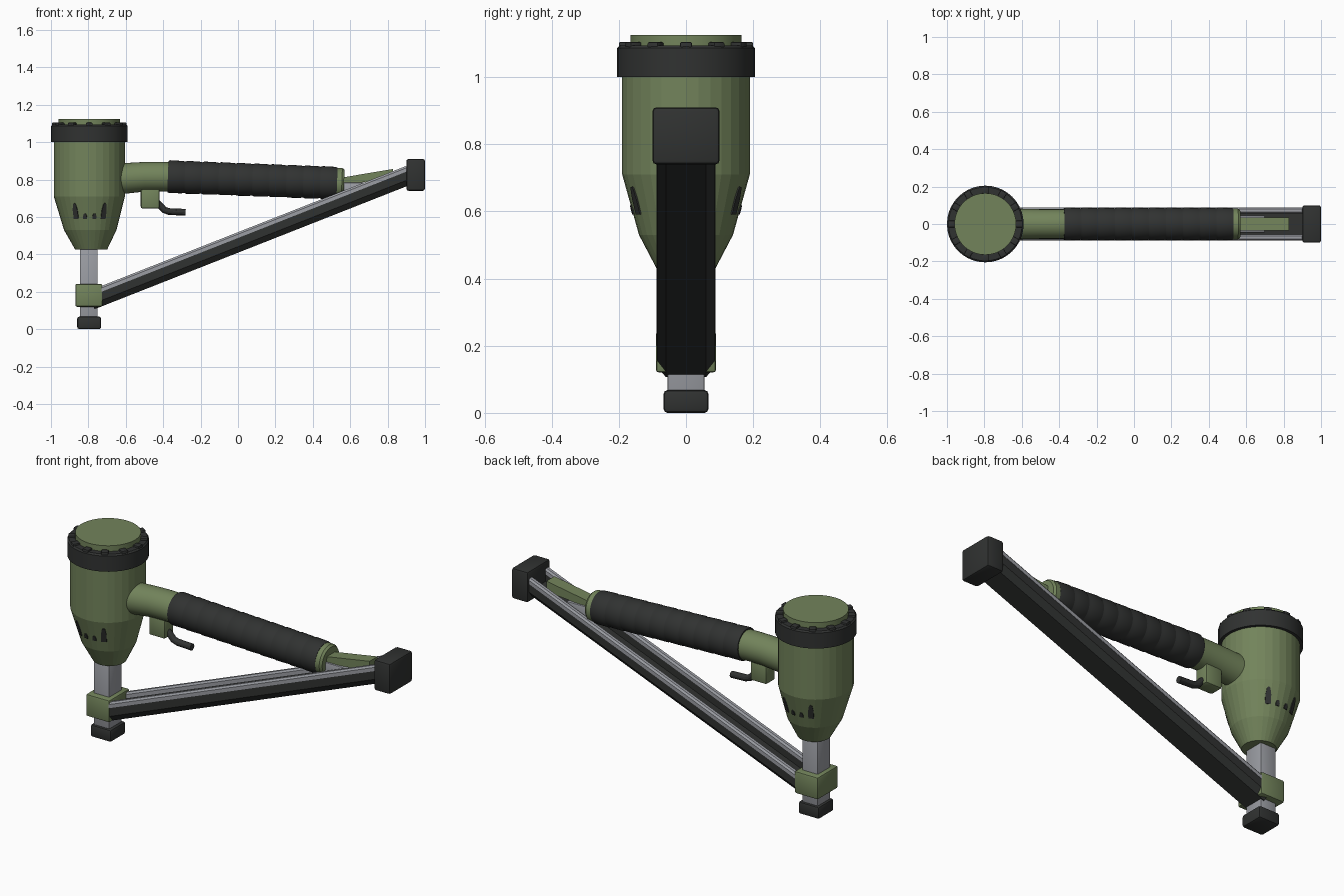
import bpy, bmesh, math
from mathutils import Vector, Matrix

if "Cube" in bpy.data.objects:
    bpy.data.objects.remove(bpy.data.objects["Cube"])


def material(name, rgb):
    m = bpy.data.materials.new(name)
    m.diffuse_color = (*rgb, 1)
    m.use_nodes = True
    m.node_tree.nodes["Principled BSDF"].inputs["Base Color"].default_value = m.diffuse_color
    return m


GREEN = material("olive_paint", (0.17, 0.23, 0.105))
BLACK = material("black_rubber", (0.03, 0.032, 0.031))
STEEL = material("steel", (0.33, 0.34, 0.37))
HX = -0.795  # head axis


def finish(name, bm, mat, angle=30):
    bmesh.ops.recalc_face_normals(bm, faces=bm.faces)
    me = bpy.data.meshes.new(name)
    bm.to_mesh(me)
    bm.free()
    me.materials.append(mat)
    if angle:
        me.shade_smooth()
        me.set_sharp_from_angle(angle=math.radians(angle))
    ob = bpy.data.objects.new(name, me)
    bpy.context.collection.objects.link(ob)
    return ob


def box(name, lo, hi, mat, bevel=0.012, matrix=Matrix()):
    lo, hi = Vector(lo), Vector(hi)
    bm = bmesh.new()
    bmesh.ops.create_cube(bm, size=1)
    bmesh.ops.scale(bm, vec=hi - lo, verts=bm.verts)
    bmesh.ops.translate(bm, vec=(lo + hi) / 2, verts=bm.verts)
    if bevel:
        bmesh.ops.bevel(bm, geom=bm.edges[:], offset=bevel, segments=2, profile=0.5, affect='EDGES')
    bm.transform(matrix)
    return finish(name, bm, mat)


def tube(name, stations, mat, segs=32, axis=None, angle=30):
    """Round section swept through (x, z, radius) stations in the y=0 plane."""
    bm = bmesh.new()
    rings = []
    pts = [Vector((x, 0, z)) for x, z, r in stations]
    for i, (x, z, r) in enumerate(stations):
        d = axis or (pts[min(i + 1, len(pts) - 1)] - pts[max(i - 1, 0)]).normalized()
        u = Vector((0, 1, 0))
        v = Vector(d).cross(u)
        rings.append([bm.verts.new(pts[i] + r * (u * math.cos(a) + v * math.sin(a)))
                      for a in (2 * math.pi * k / segs for k in range(segs))])
    for a, b in zip(rings, rings[1:]):
        for k in range(segs):
            j = (k + 1) % segs
            bm.faces.new((a[k], a[j], b[j], b[k]))
    bm.faces.new(rings[0])
    bm.faces.new(rings[-1])
    return finish(name, bm, mat, angle)


def prism(name, pts, vec, mat, angle=0):
    """Polygon extruded along a vector."""
    bm = bmesh.new()
    f = bm.faces.new([bm.verts.new(p) for p in pts])
    ext = bmesh.ops.extrude_face_region(bm, geom=[f], use_keep_orig=True)
    bmesh.ops.translate(bm, vec=vec, verts=[v for v in ext["geom"] if isinstance(v, bmesh.types.BMVert)])
    return finish(name, bm, mat, angle)


UP = Vector((0, 0, 1))

# Head: tapered housing, cap ring, top disc
tube("head_housing", [(HX + 0.01, 0.425, 0.085), (HX + 0.005, 0.53, 0.14), (HX, 0.71, 0.19),
                      (HX, 1.02, 0.19)], GREEN, 32, UP, 8)
tube("cap_ring", [(HX, 1.0, 0.205), (HX, 1.086, 0.205), (HX, 1.094, 0.197), (HX, 1.094, 0.15)],
     BLACK, 40, UP)
tube("top_disc", [(HX, 1.05, 0.165), (HX, 1.125, 0.165)], GREEN, 40, UP)
for k in range(12):
    box(f"cap_lug_{k + 1}", (0.163, -0.018, 1.07), (0.2, 0.018, 1.104), BLACK, 0.004,
        Matrix.Translation((HX, 0, 0)) @ Matrix.Rotation(math.radians(30 * k), 4, 'Z'))

# Exhaust vents: two tall and two short per side, lying on the taper
for side in (-1, 1):
    for i, deg in enumerate((-27, -9, 9, 27)):
        tall = abs(deg) > 20
        h, w = (0.085, 0.014) if tall else (0.028, 0.010)
        rot = Matrix.Rotation(math.radians(side * 90 + deg), 4, 'Z')
        place = (Matrix.Translation((HX + 0.002, 0, 0)) @ rot @ Matrix.Translation((0.155, 0, 0.592))
                 @ Matrix.Rotation(math.radians(15), 4, 'Y'))
        prof = [(-w, 0), (w, 0), (w, h * 0.55), (w * 0.6, h * 0.93), (w * 0.25, h),
                (-w * 0.25, h), (-w * 0.6, h * 0.93), (-w, h * 0.55)]
        v = prism(f"vent_{'front' if side < 0 else 'back'}_{i + 1}",
                  [place @ Vector((-0.02, y, z)) for y, z in prof],
                  place.to_3x3() @ Vector((0.026, 0, 0)), BLACK)

# Nose: steel driver guide, collar, rubber foot
box("driver_guide", (-0.845, -0.055, 0.04), (-0.75, 0.055, 0.45), STEEL, 0.004)
box("nose_collar", (-0.87, -0.09, 0.12), (-0.725, 0.09, 0.243), GREEN, 0.01)
box("nose_foot", (-0.86, -0.067, 0.0), (-0.732, 0.067, 0.068), BLACK, 0.012)

# Magazine: sloping open channel with two steel rails and an end cap
tilt = math.radians(21.5)
along = Vector((math.cos(tilt), 0, math.sin(tilt)))
perp = Vector((-math.sin(tilt), 0, math.cos(tilt)))
start = Vector((-0.767, 0, 0.107))


def section(pts):
    return [start + Vector((0, y, 0)) + perp * h for y, h in pts]


prism("magazine_channel", section([(-0.06, 0), (0.06, 0), (0.086, 0.03), (0.086, 0.076), (0.056, 0.076),
                                   (0.056, 0.035), (-0.056, 0.035), (-0.056, 0.076), (-0.086, 0.076),
                                   (-0.086, 0.03)]), along * 1.85, BLACK)
for s, side in ((-1, "front"), (1, "back")):
    prism(f"magazine_rail_{side}",
          section([(s * 0.055, 0.073), (s * 0.088, 0.073), (s * 0.088, 0.092), (s * 0.08, 0.102),
                   (s * 0.063, 0.102), (s * 0.055, 0.092)]), along * 1.83, STEEL)
box("magazine_end_cap", (0.9, -0.1, 0.74), (1.0, 0.1, 0.91), BLACK, 0.012)

# Handle: neck, ribbed grip, rear collar
tube("handle_neck", [(-0.7, 0.8, 0.088), (-0.61, 0.806, 0.082), (-0.5, 0.815, 0.079),
                     (-0.42, 0.816, 0.079), (-0.34, 0.813, 0.079)], GREEN)
a, b = Vector((-0.375, 0, 0.816)), Vector((0.53, 0, 0.781))
axis = (b - a).normalized()
ribs = []
N = 10
for i in range(N):
    for t, r in ((0, 0.0835), (0.12, 0.088), (0.85, 0.0865), (1, 0.0835)):
        p = a.lerp(b, (i + t * 0.995) / N)
        ribs.append((p.x, p.z, r))
tube("ribbed_grip", ribs, BLACK, 32, axis)
tube("rear_collar", [(0.51, 0.781, 0.083), (0.555, 0.779, 0.083), (0.567, 0.779, 0.074)], GREEN, 32, axis)

# Bracket joining the handle to the magazine
prism("rear_bracket", [Vector((x, -0.035, z)) for x, z in
                       ((0.54, 0.808), (0.83, 0.857), (0.83, 0.8), (0.54, 0.775))],
      Vector((0, 0.07, 0)), GREEN)
box("bracket_spacer", (0.54, -0.045, 0.69), (0.7, 0.045, 0.784), STEEL, 0.004)

# Trigger housing and bent lever
box("trigger_housing", (-0.52, -0.04, 0.645), (-0.42, 0.04, 0.76), GREEN, 0.01)
tube("trigger_lever", [(-0.45, 0.69, 0.018), (-0.42, 0.665, 0.018), (-0.395, 0.638, 0.018),
                       (-0.37, 0.629, 0.018), (-0.28, 0.625, 0.018)], BLACK, 12)
